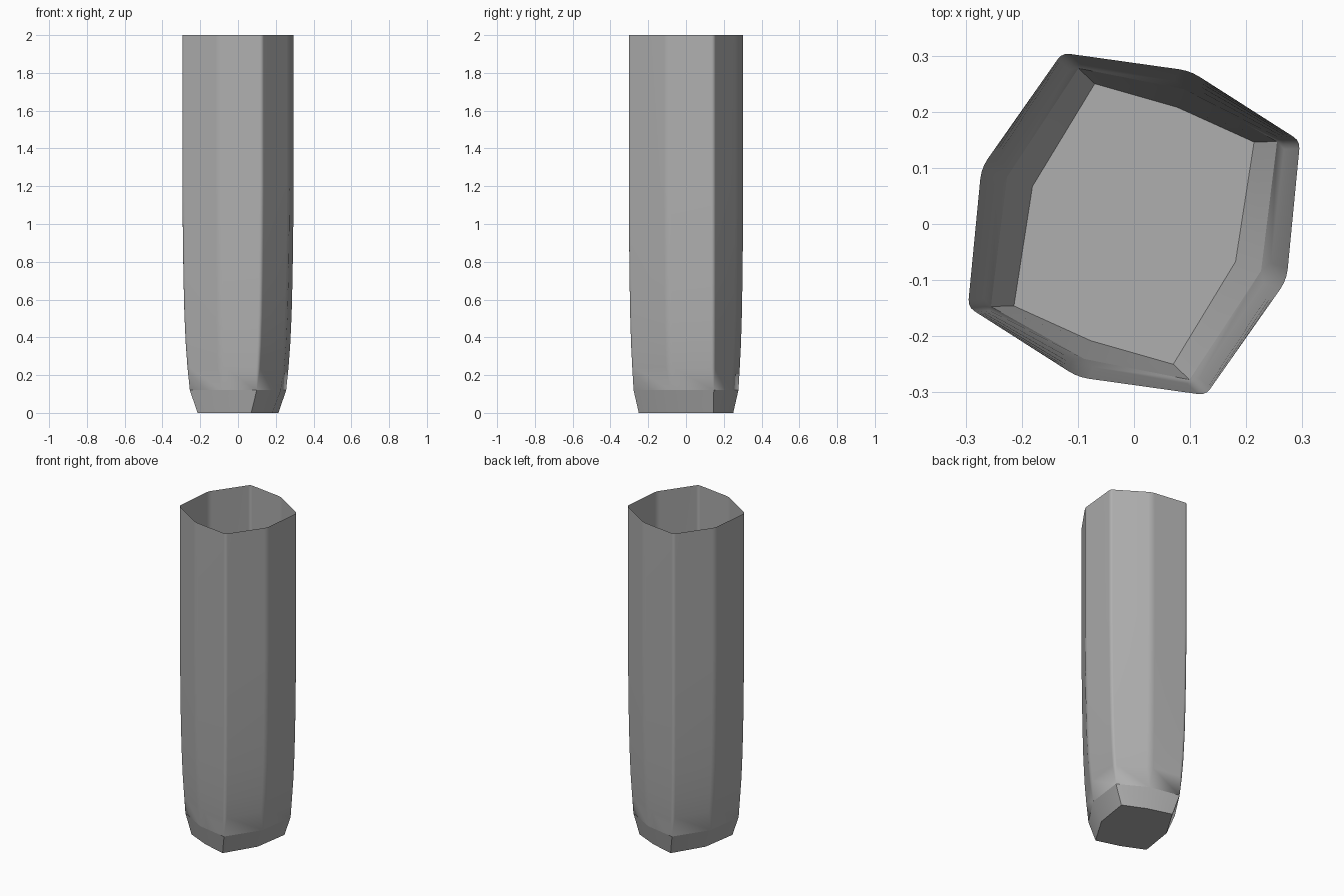
import bpy, bmesh, math
from mathutils import Vector

if "Cube" in bpy.data.objects:
    bpy.data.objects.remove(bpy.data.objects["Cube"])

# Half outlines; the other half is the same turned by 180 degrees
RIM = [(-0.128, 0.305), (0.1, 0.273), (0.296, 0.148), (0.272, -0.1)]
BASE = [(-0.07, 0.25), (0.077, 0.208), (0.214, 0.146), (0.181, -0.067)]

# Height and blend from base outline to rim outline
PROFILE = [(0, 0), (0.12, 0.5), (0.24, 0.67), (0.36, 0.78), (0.52, 0.87),
           (0.72, 0.93), (0.95, 0.97), (1.2, 1), (2, 1)]


def full(half):
    return [Vector(p) for p in half] + [-Vector(p) for p in half]


def ring_points(z, t):
    """Outline at one height, corners rounded above the bottom band."""
    corners = [a.lerp(b, t) for a, b in zip(full(BASE), full(RIM))]
    points = []
    for i, c in enumerate(corners):
        size = 0 if z < 0.2 else (0.014 if i % 2 == 0 else 0.02)
        a = c + (corners[i - 1] - c).normalized() * size
        b = c + (corners[(i + 1) % 8] - c).normalized() * size
        for s in (0, 1 / 3, 2 / 3, 1):
            points.append(a.lerp(c, s).lerp(c.lerp(b, s), s))
    return points


# Open-topped thin shell lofted through the rings
bm = bmesh.new()
rings = [[bm.verts.new((p.x, p.y, z)) for p in ring_points(z, t)]
         for z, t in PROFILE]
for low, high in zip(rings, rings[1:]):
    for i in range(len(low)):
        j = (i + 1) % len(low)
        bm.faces.new((low[i], low[j], high[j], high[i]))

# Flat floor, then join the unrounded corner points
bm.faces.new(rings[0])
bmesh.ops.remove_doubles(bm, verts=bm.verts, dist=0.0001)
bmesh.ops.recalc_face_normals(bm, faces=bm.faces)
floor = min(bm.faces, key=lambda f: f.calc_center_median().z)
if floor.normal.z > 0:
    bmesh.ops.reverse_faces(bm, faces=bm.faces)

mesh = bpy.data.meshes.new("tapered_sleeve")
bm.to_mesh(mesh)
bm.free()
sleeve = bpy.data.objects.new("tapered_sleeve", mesh)
bpy.context.collection.objects.link(sleeve)

# Mid grey surface
grey = bpy.data.materials.new("mid_grey")
grey.diffuse_color = (0.43, 0.43, 0.43, 1)
grey.use_nodes = True
grey.node_tree.nodes["Principled BSDF"].inputs["Base Color"].default_value = grey.diffuse_color
mesh.materials.append(grey)

# Smooth rounded corners, flat panels, crisp bottom band
bpy.context.view_layer.objects.active = sleeve
sleeve.select_set(True)
bpy.ops.object.shade_smooth_by_angle(angle=math.radians(32))
for edge in mesh.edges:
    if all(abs(mesh.vertices[v].co.z - 0.12) < 0.01 for v in edge.vertices):
        edge.use_edge_sharp = True
weighted = sleeve.modifiers.new("flat_panels", 'WEIGHTED_NORMAL')
weighted.keep_sharp = True
